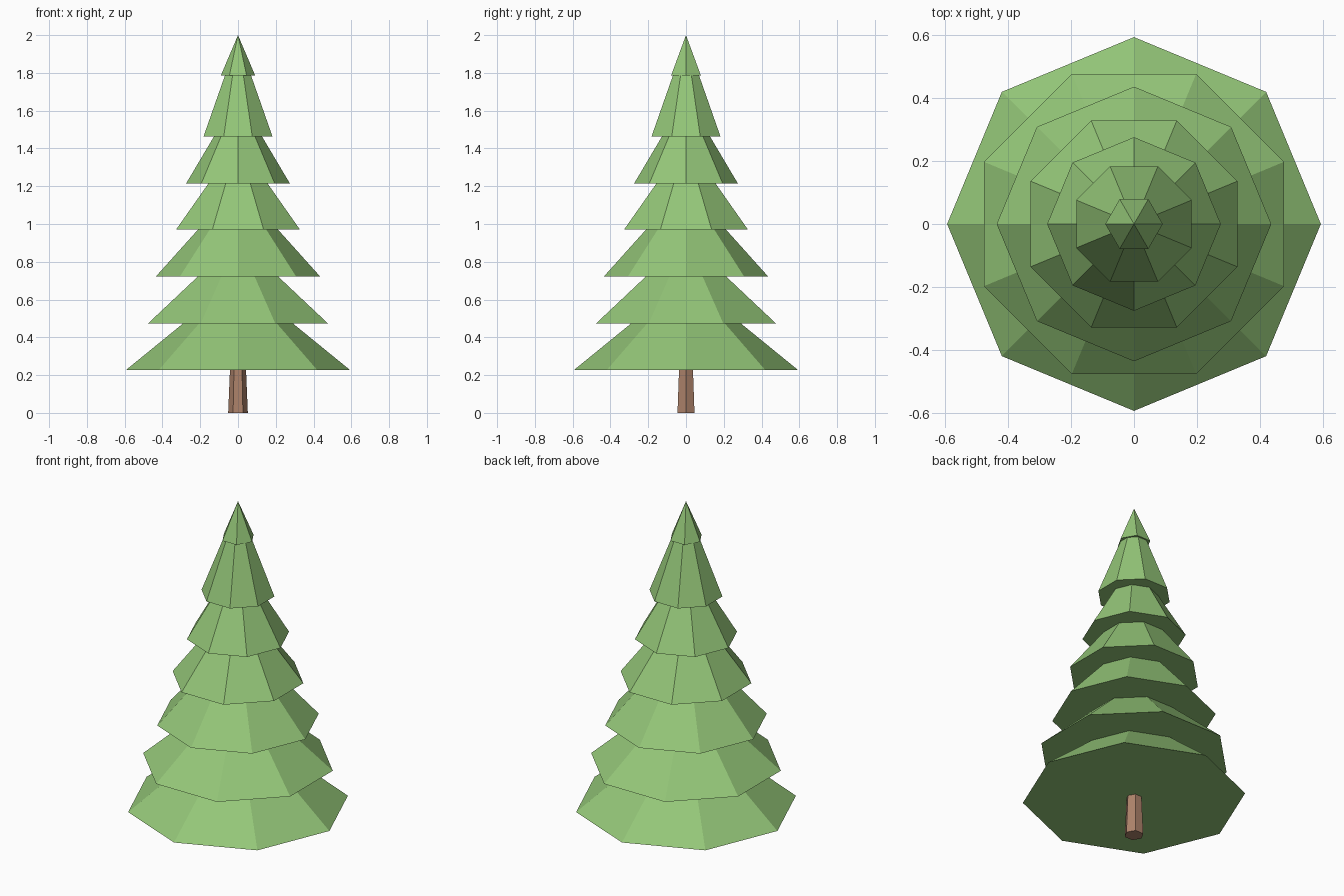
import bpy
import math

if "Cube" in bpy.data.objects:
    bpy.data.objects.remove(bpy.data.objects["Cube"])


def material(name, rgb):
    m = bpy.data.materials.new(name)
    m.diffuse_color = (*rgb, 1.0)
    m.use_nodes = True
    m.node_tree.nodes["Principled BSDF"].inputs["Base Color"].default_value = m.diffuse_color
    return m


GREEN = material("needle green", (0.296, 0.565, 0.188))
BROWN = material("bark brown", (0.413, 0.223, 0.144))


def frustum(name, sides, r_low, r_high, z_low, z_high, turn, mat):
    """Flat-shaded tapered prism; the first corner lies at angle `turn`."""
    # Blender puts the first cone corner on +y, so turn it back onto +x
    bpy.ops.mesh.primitive_cone_add(
        vertices=sides, radius1=r_low, radius2=r_high, depth=z_high - z_low,
        location=(0, 0, (z_low + z_high) / 2),
        rotation=(0, 0, math.radians(turn - 90)))
    ob = bpy.context.object
    ob.name = name
    ob.data.name = name
    ob.data.materials.append(mat)
    return ob


# Trunk, ending just inside the lowest branches
frustum("trunk", 6, 0.052, 0.042, 0.0, 0.24, 0, BROWN)

# Branch tiers: underside height, rim radius, radius where the next tier starts
tiers = [
    (0.228, 0.592, 0.290),
    (0.474, 0.515, 0.230),
    (0.722, 0.435, 0.212),
    (0.970, 0.355, 0.170),
    (1.214, 0.275, 0.128),
    (1.462, 0.198, 0.075),
]
TIP_Z = 1.786
OVERLAP = 0.02  # each tier tucks slightly into the one above

for i, (z, rim, neck) in enumerate(tiers):
    z_next = tiers[i + 1][0] if i + 1 < len(tiers) else TIP_Z
    slope = (rim - neck) / (z_next - z)
    frustum(f"branch_tier_{i + 1}", 8, rim, neck - slope * OVERLAP,
            z, z_next + OVERLAP, 22.5 * (i % 2), GREEN)

# Pointed six-sided tip
frustum("tree_tip", 6, 0.091, 0.0, TIP_Z, 2.0, 0, GREEN)
